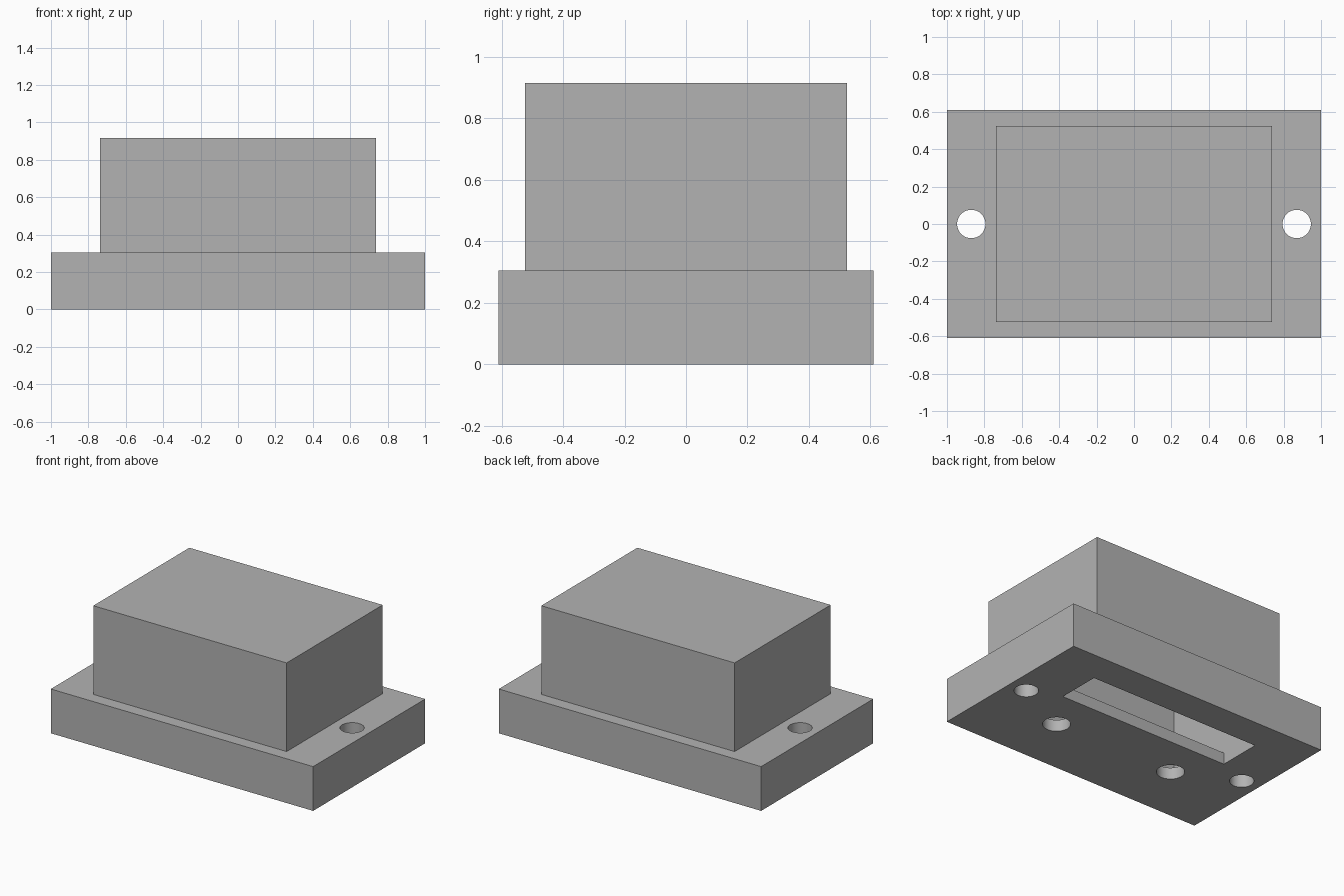
import bpy

cube = bpy.data.objects.get("Cube")
if cube:
    bpy.data.objects.remove(cube, do_unlink=True)

grey = bpy.data.materials.new("plain grey")
grey.use_nodes = True
colour = (0.45, 0.45, 0.45, 1)
grey.diffuse_color = colour
grey.node_tree.nodes["Principled BSDF"].inputs["Base Color"].default_value = colour


def box(name, half_x, y0, y1, z0, z1):
    bpy.ops.mesh.primitive_cube_add(size=1, location=(0, (y0 + y1) / 2, (z0 + z1) / 2))
    ob = bpy.context.object
    ob.name = name
    ob.scale = (2 * half_x, y1 - y0, z1 - z0)
    bpy.ops.object.transform_apply(location=True, scale=True)
    ob.data.materials.append(grey)
    return ob


def drill(name, x, y, radius, z0, z1):
    bpy.ops.mesh.primitive_cylinder_add(vertices=32, radius=radius, depth=z1 - z0,
                                        location=(x, y, (z0 + z1) / 2))
    ob = bpy.context.object
    ob.name = name
    ob.data.materials.append(grey)
    return ob


def combine(target, tool, operation):
    mod = target.modifiers.new(tool.name, "BOOLEAN")
    mod.object = tool
    mod.operation = operation
    mod.solver = "EXACT"
    bpy.context.view_layer.objects.active = target
    bpy.ops.object.modifier_apply(modifier=mod.name)
    bpy.data.objects.remove(tool, do_unlink=True)


FLANGE_TOP, FLOOR = 0.305, 0.08

# Wide mounting flange with the raised cover, joined into one shell
housing = box("housing", 1, -0.61, 0.61, 0, FLANGE_TOP)
combine(housing, box("cover", 0.737, -0.523, 0.523, 0.1, 0.916), "UNION")

# Hollow interior, and the slot through the floor along the back
combine(housing, box("cavity", 0.65, -0.39, 0.39, FLOOR, 0.83), "DIFFERENCE")
combine(housing, box("floor_slot", 0.65, 0.09, 0.39, -0.1, 0.2), "DIFFERENCE")

# Screw holes through the flange and cable holes through the floor
for side in (-1, 1):
    combine(housing, drill("screw_hole", side * 0.87, 0, 0.076, -0.1, 0.5), "DIFFERENCE")
    combine(housing, drill("cable_hole", side * 0.46, -0.197, 0.087, -0.1, 0.2), "DIFFERENCE")

bpy.ops.object.select_all(action="DESELECT")
housing.select_set(True)
bpy.context.view_layer.objects.active = housing
bpy.ops.object.shade_smooth_by_angle()
